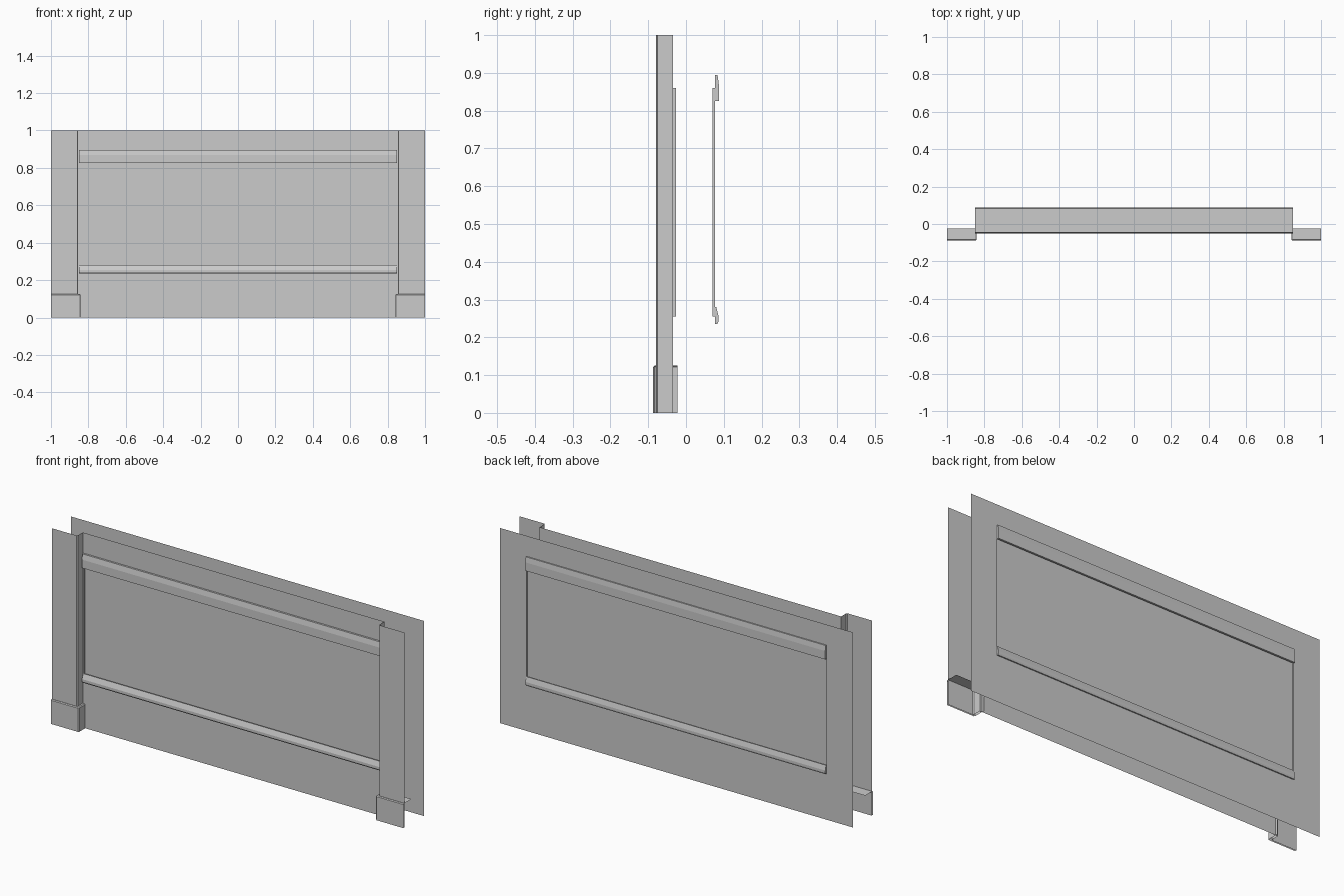
import bpy

if "Cube" in bpy.data.objects:
    bpy.data.objects.remove(bpy.data.objects["Cube"])

W = 0.85               # half width of the recessed field
Z0, Z1 = 0.255, 0.86   # recess heights
FRONT, BACK = -0.035, 0.077


def make(name, verts, faces):
    me = bpy.data.meshes.new(name)
    me.from_pydata(verts, [], faces)
    me.update()
    ob = bpy.data.objects.new(name, me)
    bpy.context.collection.objects.link(ob)
    return ob


def mirrored(name, verts, faces, side):
    if side > 0:
        verts = [(-x, y, z) for x, y, z in verts]
        faces = [f[::-1] for f in faces]
    return make(name, verts, faces)


# Wall sheet with a shallow recessed field
def wall_sheet(name, half, y, depth):
    def ring(w, y, a, b):
        return [(-w, y, a), (w, y, a), (w, y, b), (-w, y, b)]
    verts = ring(half, y, 0, 1) + ring(W, y, Z0, Z1) + ring(W, y + depth, Z0, Z1)
    faces = [(8, 9, 10, 11)]
    for k in (0, 4):
        for i in range(4):
            j = (i + 1) % 4
            faces.append((k + i, k + j, k + j + 4, k + i + 4))
    if depth < 0:
        faces = [f[::-1] for f in faces]
    make(name, verts, faces)


wall_sheet("front_wall", 0.855, FRONT, 0.008)
wall_sheet("back_wall", 1.0, BACK, -0.007)


# Moulding rails: profile of (projection, height) run along x, with end caps
def rail(name, profile, y, direction):
    n = len(profile)
    verts = [(x, y + direction * d, z) for x in (-W, W) for d, z in profile]
    faces = [(i, (i + 1) % n, n + (i + 1) % n, n + i) for i in range(n)]
    faces += [tuple(range(n))[::-1], tuple(range(n, 2 * n))]
    if direction > 0:
        faces = [f[::-1] for f in faces]
    make(name, verts, faces)


TOP = [(0, 0.825), (1, 0.825), (1, 0.868), (0.65, 0.895), (0, 0.895)]
LOW = [(0, 0.235), (0.6, 0.235), (0.95, 0.243), (0.95, 0.255), (0.3, 0.28), (0, 0.28)]
for label, y, direction, size in (("front", FRONT, -1, 0.015), ("back", BACK, 1, 0.010)):
    for part, prof in (("top_rail", TOP), ("lower_rail", LOW)):
        rail(f"{label}_{part}", [(d * size, z) for d, z in prof], y, direction)

# Thin inner shelves joining the two wall sheets at the rails
for name, z in (("upper_inner_shelf", 0.893), ("lower_inner_shelf", 0.24)):
    make(name, [(-W, FRONT, z), (W, FRONT, z), (W, BACK, z), (-W, BACK, z)], [(0, 1, 2, 3)])

# Corner pilasters and their bases, open on the outer side
post = [(-1, -0.08), (-0.859, -0.08), (-0.855, -0.076), (-0.855, FRONT)]
foot = [(-1, -0.087), (-0.846, -0.087), (-0.842, -0.083), (-0.842, -0.023)]
foot_top = [(-1, -0.083), (-0.848, -0.083), (-0.846, -0.081), (-0.846, -0.023)]
for side, label in ((-1, "left"), (1, "right")):
    verts = [(x, y, z) for z in (0, 1) for x, y in post]
    mirrored(f"{label}_pilaster", verts, [(i, i + 1, i + 5, i + 4) for i in range(3)], side)
    verts = [(x, y, z) for z, p in ((0, foot), (0.121, foot), (0.125, foot_top)) for x, y in p]
    verts.append((-1, -0.023, 0.125))
    faces = [(k + i, k + i + 1, k + i + 5, k + i + 4) for k in (0, 4) for i in range(3)]
    faces.append((8, 9, 10, 11, 12))
    mirrored(f"{label}_pilaster_base", verts, faces, side)
